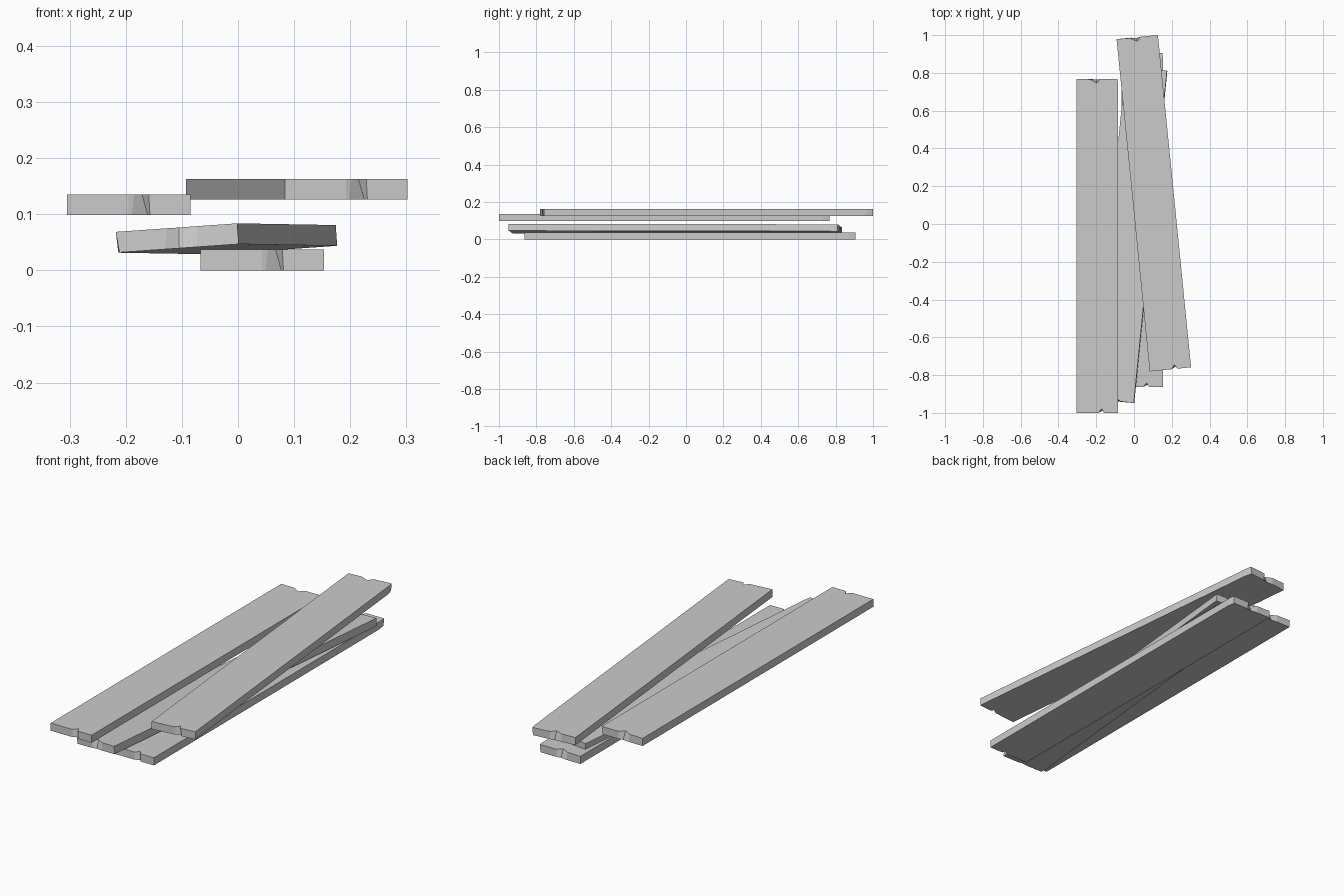
import bpy, bmesh
from math import radians
from mathutils import Matrix

if "Cube" in bpy.data.objects:
    bpy.data.objects.remove(bpy.data.objects["Cube"])

W, L, T = 0.11, 0.884, 0.0185  # half width, length, thickness

# Outline points run counter-clockwise: (x, y) on top and underside
TOP = [(-W, -L), (0.0, -L), (0.010, -L + 0.004), (0.024, -L + 0.022), (0.036, -L),
       (W, -L), (W, L - 0.03), (W - 0.002, L),
       (0.017, L), (-0.003, L - 0.022), (-0.04, L - 0.002), (-W, L)]
BOTTOM = [(-W, -L), (0.0, -L), (0.006, -L + 0.001), (0.034, -L + 0.014), (0.038, -L),
          (W, -L), (W, L - 0.04), (W - 0.006, L),
          (0.022, L), (-0.003, L - 0.004), (-0.035, L), (-W, L)]


def plank(name, loc, turn, tilt=0, pitch=0, flip=0):
    """Board with a split at one end and a chipped top edge at the other."""
    bm = bmesh.new()
    top = [bm.verts.new((x, y, T)) for x, y in TOP]
    low = [bm.verts.new((x, y, -T)) for x, y in BOTTOM]
    bm.faces.new(top)
    bm.faces.new(low[::-1])
    n = len(top)
    for i in range(n):
        j = (i + 1) % n
        bm.faces.new((low[i], low[j], top[j], top[i]))
    bmesh.ops.recalc_face_normals(bm, faces=bm.faces)
    mesh = bpy.data.meshes.new(name)
    bm.to_mesh(mesh)
    bm.free()
    ob = bpy.data.objects.new(name, mesh)
    bpy.context.collection.objects.link(ob)
    R = lambda a, axis: Matrix.Rotation(radians(a), 4, axis)
    ob.matrix_world = (Matrix.Translation(loc) @ R(turn, 'Z') @ R(pitch, 'X')
                       @ R(tilt, 'Y') @ R(flip, 'Z'))


# Stack from the ground up
plank("bottom_plank", (0.043, 0.021, 0.0185), 0)
plank("tilted_plank", (-0.0215, -0.0575, 0.056), -5.7, tilt=-4.0, pitch=-0.1, flip=180)
plank("left_plank", (-0.195, -0.116, 0.117), 0)
plank("top_plank", (0.105, 0.11, 0.1445), 5.7)
